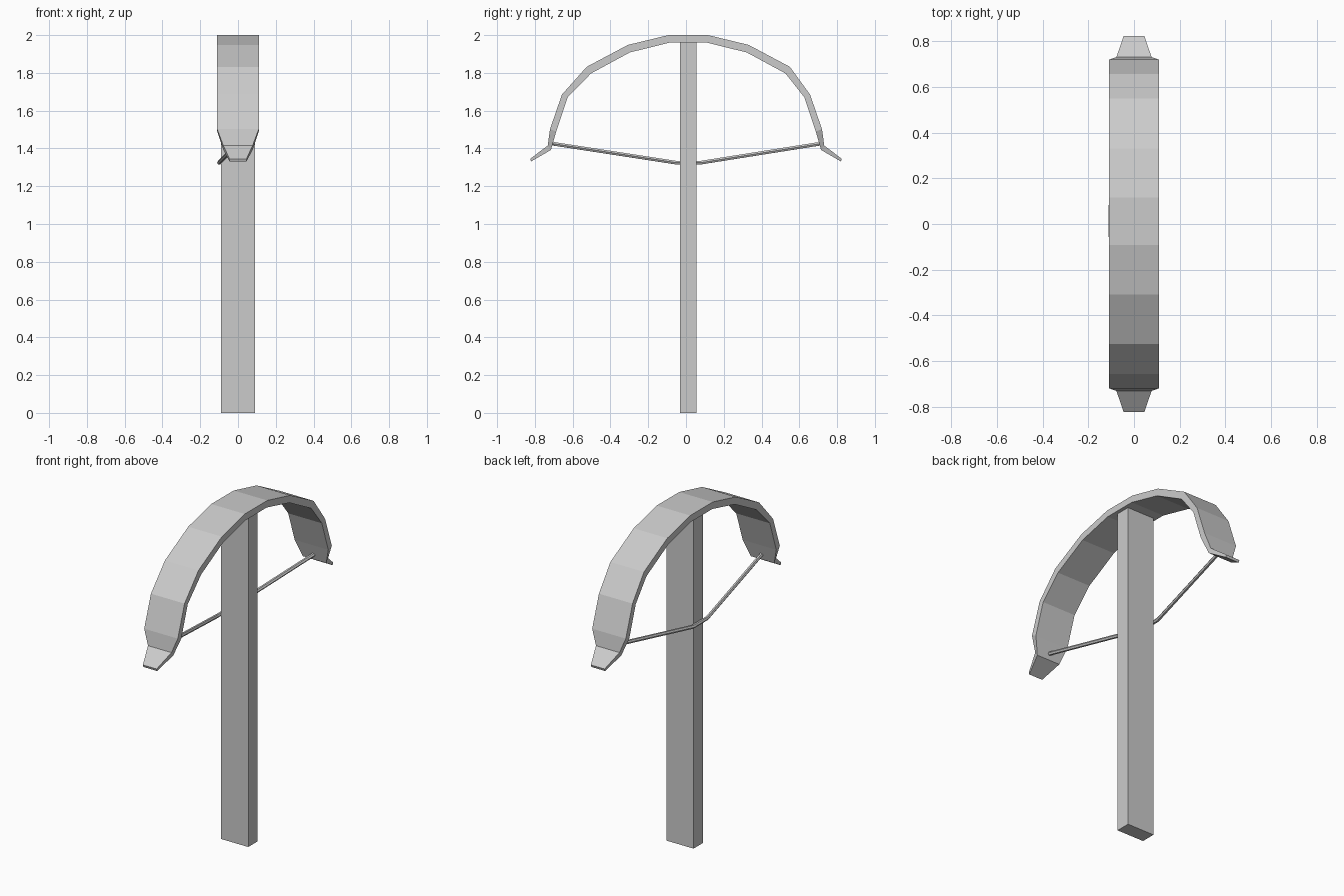
import bpy, bmesh

if "Cube" in bpy.data.objects:
    bpy.data.objects.remove(bpy.data.objects["Cube"])

# Stock: tall plank standing upright
bpy.ops.mesh.primitive_cube_add(size=1, location=(0, 0.0125, 0.985))
stock = bpy.context.object
stock.name = "stock"
stock.scale = (0.178, 0.087, 1.97)

# Bow limb stations: (outer y, outer z, inner y, inner z, half width), centre to tip
HALF = [
    (0.105, 2.000, 0.100, 1.960, 0.11),
    (0.320, 1.948, 0.310, 1.908, 0.11),
    (0.538, 1.832, 0.515, 1.797, 0.11),
    (0.657, 1.685, 0.627, 1.670, 0.11),
    (0.720, 1.502, 0.687, 1.490, 0.11),
    (0.732, 1.415, 0.715, 1.392, 0.077),
    (0.825, 1.345, 0.820, 1.331, 0.045),
]
SHIFT = [0.012, 0.012, 0.012, 0, 0, 0, 0]   # limb is slightly off centre
stations = [(-a + s, b, -c + s, d, w) for (a, b, c, d, w), s in zip(HALF, SHIFT)][::-1]
stations += [(a + s, b, c + s, d, w) for (a, b, c, d, w), s in zip(HALF, SHIFT)]

# Bow: rectangular sections bridged along the arc
bm = bmesh.new()
rings = [[bm.verts.new(p) for p in ((-w, a, b), (w, a, b), (w, c, d), (-w, c, d))]
         for a, b, c, d, w in stations]
for r, q in zip(rings, rings[1:]):
    for i in range(4):
        j = (i + 1) % 4
        bm.faces.new((r[i], r[j], q[j], q[i]))
bm.faces.new(rings[0])
bm.faces.new(rings[-1])
bmesh.ops.recalc_face_normals(bm, faces=bm.faces)
mesh = bpy.data.meshes.new("bow")
bm.to_mesh(mesh)
bm.free()
bpy.context.collection.objects.link(bpy.data.objects.new("bow", mesh))

# Bowstring: thin cord pulled behind the stock
path = [(0, -0.705, 1.425), (-0.1, -0.055, 1.325), (-0.1, 0.08, 1.325), (0, 0.71, 1.425)]
curve = bpy.data.curves.new("bowstring", 'CURVE')
curve.dimensions = '3D'
curve.bevel_depth = 0.011
curve.bevel_resolution = 1
curve.use_fill_caps = True
spline = curve.splines.new('POLY')
spline.points.add(len(path) - 1)
for point, co in zip(spline.points, path):
    point.co = (*co, 1)
spline.use_smooth = False
bpy.context.collection.objects.link(bpy.data.objects.new("bowstring", curve))
